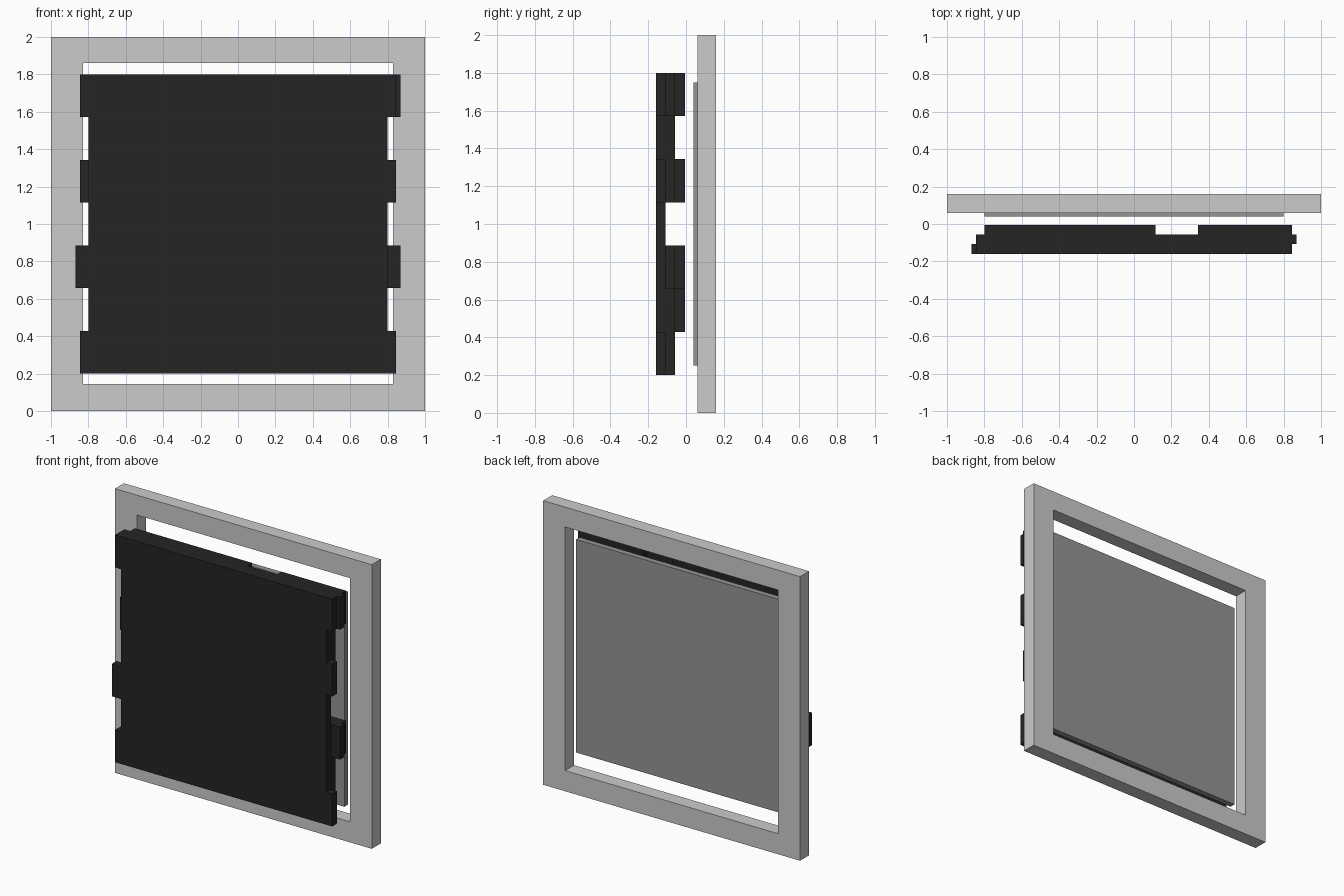
import bpy, bmesh

if "Cube" in bpy.data.objects:
    bpy.data.objects.remove(bpy.data.objects["Cube"])


def material(name, v):
    m = bpy.data.materials.new(name)
    m.diffuse_color = (v, v, v, 1)
    m.use_nodes = True
    m.node_tree.nodes["Principled BSDF"].inputs["Base Color"].default_value = m.diffuse_color
    return m


def slabs(name, boxes, mat=None):
    """One object made of boxes given as (x0, x1, y0, y1, z0, z1)."""
    bm = bmesh.new()
    for x0, x1, y0, y1, z0, z1 in boxes:
        for v in bmesh.ops.create_cube(bm, size=1)["verts"]:
            v.co = (x1 if v.co.x > 0 else x0,
                    y1 if v.co.y > 0 else y0,
                    z1 if v.co.z > 0 else z0)
    me = bpy.data.meshes.new(name)
    bm.to_mesh(me)
    bm.free()
    if mat:
        me.materials.append(mat)
    ob = bpy.data.objects.new(name, me)
    bpy.context.collection.objects.link(ob)
    return ob


def outer_frame(w, h, ix, z0, z1, y0, y1):
    """Rectangular frame with a rectangular opening."""
    bm = bmesh.new()
    outer = [(-w, 0), (w, 0), (w, h), (-w, h)]
    inner = [(-ix, z0), (ix, z0), (ix, z1), (-ix, z1)]
    o = [bm.verts.new((x, y0, z)) for x, z in outer]
    i = [bm.verts.new((x, y0, z)) for x, z in inner]
    faces = [bm.faces.new((o[k], o[(k + 1) % 4], i[(k + 1) % 4], i[k])) for k in range(4)]
    ext = bmesh.ops.extrude_face_region(bm, geom=faces, use_keep_orig=True)["geom"]
    for v in ext:
        if isinstance(v, bmesh.types.BMVert):
            v.co.y = y1
    bmesh.ops.recalc_face_normals(bm, faces=bm.faces)
    me = bpy.data.meshes.new("outer_frame")
    bm.to_mesh(me)
    bm.free()
    bpy.context.collection.objects.link(bpy.data.objects.new("outer_frame", me))


black = material("black", 0.018)
dark_grey = material("dark_grey", 0.3)

# Rear frame and the thin panel sitting in it
outer_frame(1, 2, 0.83, 0.145, 1.86, 0.06, 0.16)
slabs("back_panel", [(-0.8, 0.8, 0.04, 0.08, 0.25, 1.75)], dark_grey)

# Three black layers, each divided into seven rows
STEP = 1.6 / 7
Y = [-0.16, -0.108, -0.057, -0.005]


def row_z(r):
    return 0.2 + (r - 1) * STEP, 0.2 + r * STEP


def layer(name, n, rows):
    """rows: {row number: [(left x, right x), ...]}"""
    slabs(name, [(a, b, Y[n], Y[n + 1], *row_z(r))
                 for r, spans in rows.items() for a, b in spans], black)


T, L, B = 0.845, 0.87, 0.8       # tab, long tab and body half widths
g0, g1 = STEP / 2, STEP * 1.5    # column left open in the rear layer

layer("front_layer", 0, {1: [(-T, T)], 2: [(-B, B)], 3: [(-L, B)], 4: [(-B, B)],
                         5: [(-B, T)], 6: [(-B, B)], 7: [(-T, T)]})
layer("middle_layer", 1, {1: [(-T, B)], 2: [(-B, B)], 3: [(-B, L)],
                          5: [(-T, B)], 6: [(-B, B)], 7: [(-T, L)]})
layer("rear_layer", 2, {2: [(-B, g0), (g1, g1 + STEP)], 3: [(-B, g0), (g1, T)],
                        5: [(-B, g0), (g1, g1 + STEP)], 7: [(-B, g0), (g1, T)]})
